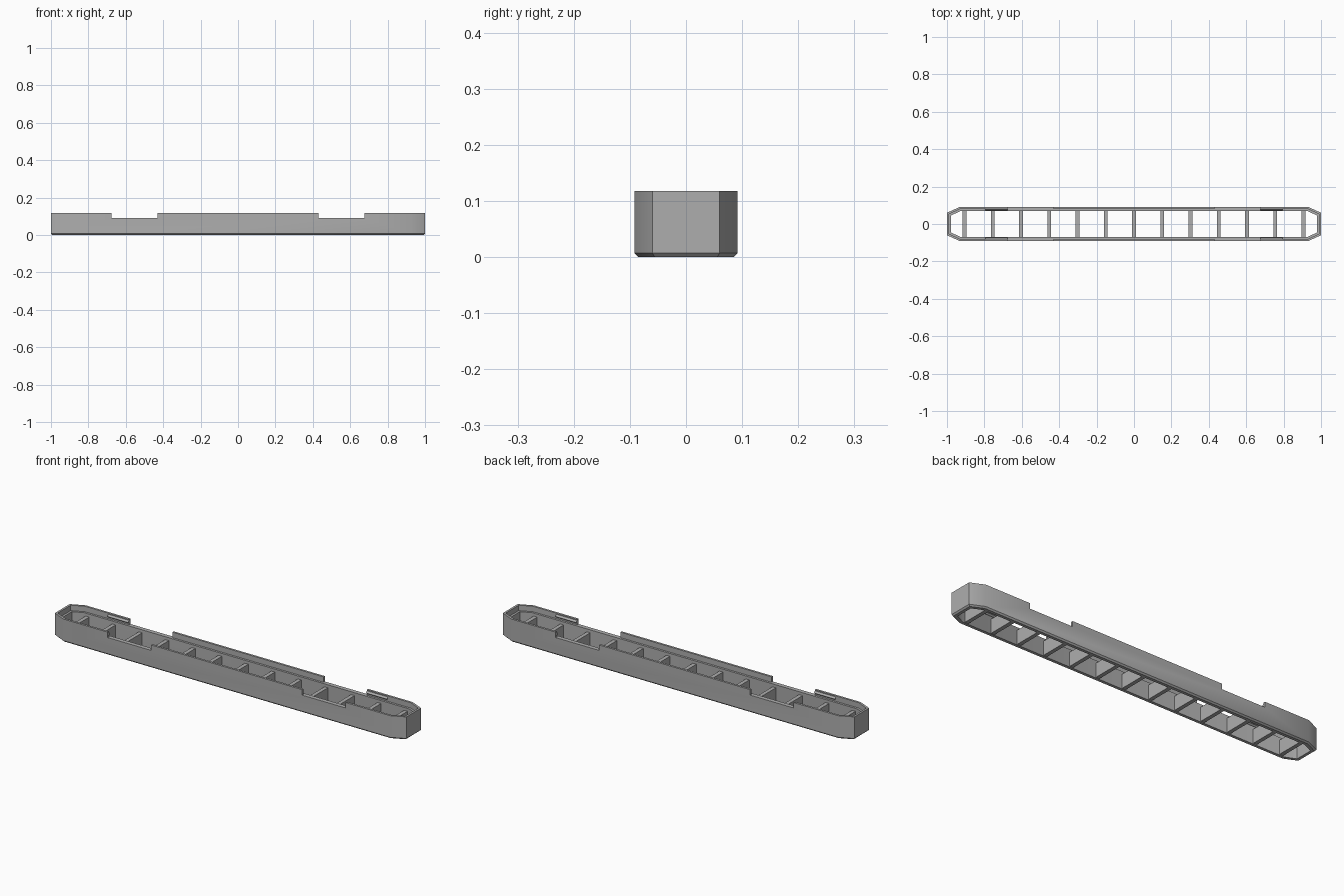
import bpy, bmesh, math

if "Cube" in bpy.data.objects:
    bpy.data.objects.remove(bpy.data.objects["Cube"])

HALF_L, HALF_W, END_Y, CORNER_X = 1.0, 0.092, 0.06, 0.93
TOP, LEDGE, LIP, WALL = 0.118, 0.09, 0.011, 0.022
NOTCH = (0.43, 0.677)

grey = bpy.data.materials.new("grey plastic")
grey.diffuse_color = (0.42, 0.42, 0.42, 1)
grey.use_nodes = True
grey.node_tree.nodes["Principled BSDF"].inputs["Base Color"].default_value = grey.diffuse_color


def finish(bm, name):
    bmesh.ops.recalc_face_normals(bm, faces=bm.faces)
    mesh = bpy.data.meshes.new(name)
    bm.to_mesh(mesh)
    bm.free()
    mesh.materials.append(grey)
    obj = bpy.data.objects.new(name, mesh)
    bpy.context.collection.objects.link(obj)
    return obj


def outline(d):
    """Elongated octagon inset by d, with extra points at the notch ends."""
    a = math.atan2(CORNER_X - HALF_L, END_Y - HALF_W)
    slope = math.atan2(HALF_L - CORNER_X, HALF_W - END_Y)
    end = (HALF_L - d, END_Y - d * math.tan(slope / 2))
    side = (CORNER_X - d * math.tan((math.pi / 2 - slope) / 2), HALF_W - d)
    q = [end, side, (NOTCH[1], HALF_W - d), (NOTCH[0], HALF_W - d)]
    half = q + [(-x, y) for x, y in reversed(q)]
    return half + [(-x, -y) for x, y in half]


# Frame: wall profile swept round the outline, as (inset, height)
profile = [(WALL, 0), (0.007, 0), (0, 0.007), (0, LEDGE),
           (0, TOP), (LIP, TOP), (LIP, LEDGE), (WALL, LEDGE)]
bm = bmesh.new()
rings = [[bm.verts.new((x, y, z)) for x, y in outline(d)] for d, z in profile]
n = len(rings[0])
notched = {2, 4, 10, 12}
for i in range(n):
    j = (i + 1) % n
    # notched stretches have no lip, only a flat top at ledge height
    path = [0, 1, 2, 3, 6, 7] if i in notched else list(range(8))
    for a, b in zip(path, path[1:] + path[:1]):
        bm.faces.new((rings[a][i], rings[a][j], rings[b][j], rings[b][i]))
    if i in notched:
        for k in (i, j):
            bm.faces.new([rings[r][k] for r in (3, 4, 5, 6)])
bmesh.ops.recalc_face_normals(bm, faces=bm.faces)
bmesh.ops.dissolve_limit(bm, angle_limit=0.01, verts=bm.verts, edges=bm.edges)
frame = finish(bm, "frame")
bpy.context.view_layer.objects.active = frame
frame.select_set(True)
bpy.ops.object.shade_smooth_by_angle(angle=math.radians(30))
frame.select_set(False)


def prism(name, section, axis, start, stop):
    """Extrude a 2D section along x or y; section is (other axis, z)."""
    bm = bmesh.new()
    def point(u, z, t):
        return (t, u, z) if axis == "x" else (u, t, z)
    ends = [[bm.verts.new(point(u, z, t)) for u, z in section] for t in (start, stop)]
    for e in ends:
        bm.faces.new(e)
    m = len(section)
    for i in range(m):
        j = (i + 1) % m
        bm.faces.new((ends[0][i], ends[0][j], ends[1][j], ends[1][i]))
    return finish(bm, name)


# Cross ribs between the long walls
for i in range(-6, 7):
    x, t = i * 0.151, 0.01
    y = 0.072 if abs(i) < 6 else 0.07
    prism("cross_rib", [(x - t, 0.003), (x + t, 0.003), (x + t, 0.075), (x - t, 0.075)],
          "y", -y, y)

# Small wedge catches on the inside of the lip beside the outer notch ends
for sx in (-1, 1):
    for sy in (-1, 1):
        section = [(sy * 0.0815, 0.113), (sy * 0.0735, 0.104), (sy * 0.0815, 0.097)]
        prism("catch", section, "x", sx * NOTCH[1], sx * 0.795)
